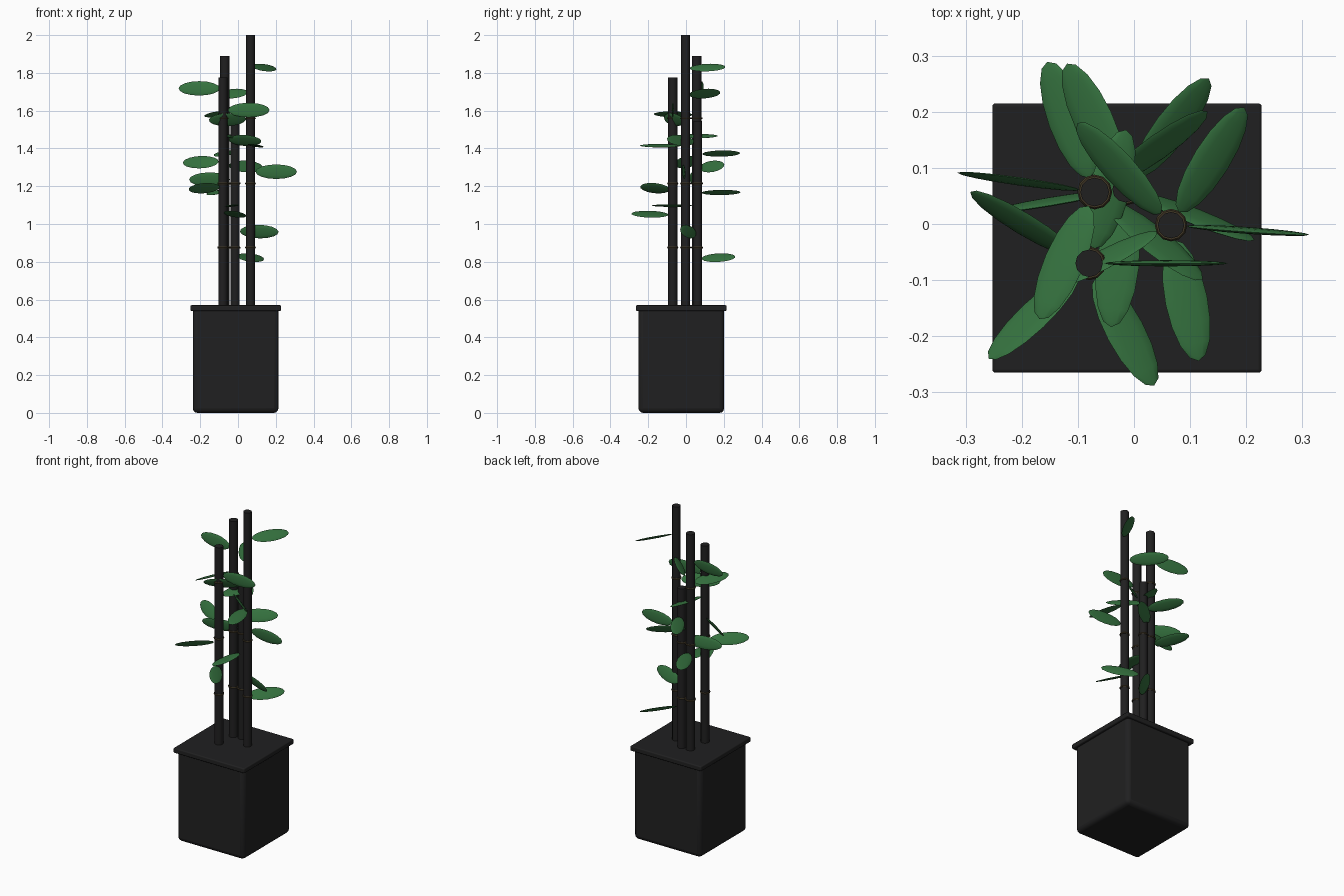
import bpy
import math
from mathutils import Vector, Matrix

if "Cube" in bpy.data.objects:
    bpy.data.objects.remove(bpy.data.objects["Cube"])


def material(name, colour):
    m = bpy.data.materials.new(name)
    m.diffuse_color = (*colour, 1)
    m.use_nodes = True
    m.node_tree.nodes["Principled BSDF"].inputs["Base Color"].default_value = m.diffuse_color
    return m


BLACK = material("charcoal", (0.0145, 0.0145, 0.0150))
STALK = material("dark_stalk", (0.0145, 0.0140, 0.0145))
RING = material("node_brown", (0.050, 0.037, 0.018))
GREEN = material("leaf_green", (0.036, 0.170, 0.050))


def finish(name, mat, smooth=True):
    ob = bpy.context.object
    ob.name = name
    ob.data.materials.append(mat)
    if smooth:
        bpy.ops.object.shade_smooth_by_angle(angle=math.radians(50))
    return ob


def box(name, half, z0, z1, bevel):
    bpy.ops.mesh.primitive_cube_add(size=1, location=(-0.0125, -0.025, (z0 + z1) / 2))
    bpy.context.object.scale = (2 * half, 2 * half, z1 - z0)
    bpy.ops.object.transform_apply(location=False, rotation=False, scale=True)
    ob = finish(name, BLACK)
    mod = ob.modifiers.new("rounded", 'BEVEL')
    mod.width = bevel
    mod.segments = 3


# Planter
box("pot_body", 0.227, 0.0, 0.56, 0.025)
box("pot_rim", 0.24, 0.54, 0.57, 0.006)


def leaf(name, x, y, z, azimuth):
    a = math.radians(azimuth)
    d = Vector((math.cos(a), math.sin(a), 0))
    bpy.ops.mesh.primitive_uv_sphere_add(segments=12, ring_count=8, radius=1)
    # Flat blade, long axis swung from upright onto its heading
    turn = Vector((0, 0, 1)).rotation_difference(d).to_matrix().to_4x4()
    place = Matrix.Translation(Vector((x, y, z)) + d * 0.137)
    size = Matrix.Diagonal((0.0385, 0.0055, 0.11, 1))
    ob = bpy.context.object
    ob.data.transform(place @ turn @ size)
    finish(name, GREEN)
    bpy.ops.object.shade_smooth()


# Stalks: x, y, top height, radius, heading of lowest leaf
stalks = [(-0.070, 0.057, 1.89, 0.0255, 110),
          (0.066, -0.002, 2.00, 0.0235, -4),
          (-0.080, -0.070, 1.775, 0.0245, -62),
          (-0.015, 0.062, 1.545, 0.0235, 53)]

for i, (x, y, top, r, heading) in enumerate(stalks, 1):
    bpy.ops.mesh.primitive_cylinder_add(vertices=12, radius=r, depth=top - 0.55,
                                        location=(x, y, (top + 0.55) / 2))
    finish(f"stalk_{i}", STALK)
    # Node rings
    for n, z in enumerate((0.875, 1.215, 1.56), 1):
        if z < top:
            bpy.ops.mesh.primitive_torus_add(major_segments=12, minor_segments=6,
                                             major_radius=r, minor_radius=0.0055,
                                             location=(x, y, z))
            finish(f"node_ring_{i}_{n}", RING)
    # Five leaves spiralling up each stalk
    for k in range(5):
        leaf(f"leaf_{i}_{k + 1}", x, y, top - 0.172 - 0.1378 * (4 - k), heading - 74.5 * k)
